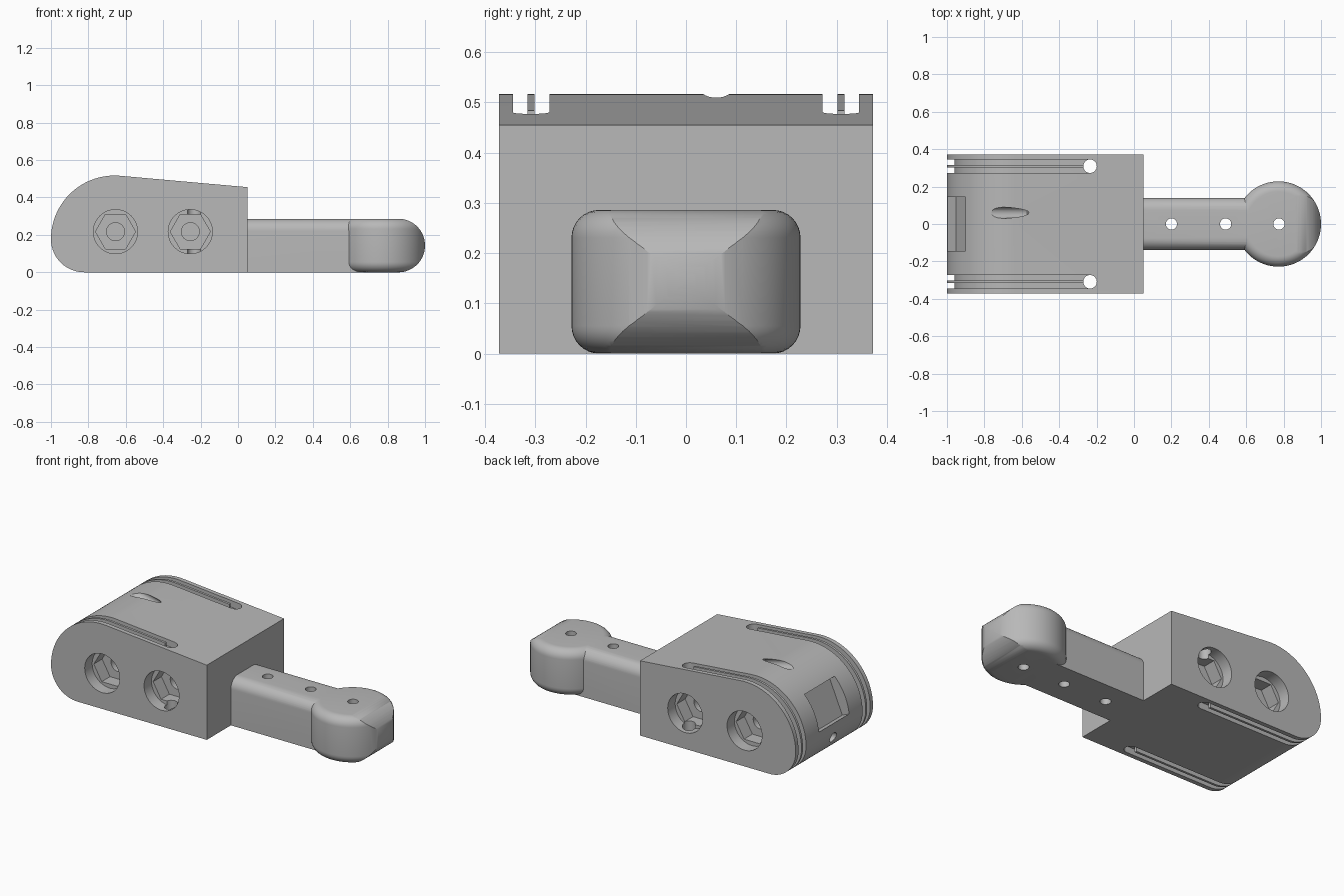
import bpy, bmesh
from math import cos, sin, radians
from mathutils import Matrix, Vector

cube = bpy.data.objects.get("Cube")
if cube:
    bpy.data.objects.remove(cube, do_unlink=True)

grey = bpy.data.materials.new("plain grey")
grey.use_nodes = True
colour = (0.48, 0.48, 0.48, 1)
grey.diffuse_color = colour
grey.node_tree.nodes["Principled BSDF"].inputs["Base Color"].default_value = colour


def arc(cx, cy, r, start, end, steps=24):
    angles = [radians(start + (end - start) * i / steps) for i in range(steps + 1)]
    return [(cx + r * cos(a), cy + r * sin(a)) for a in angles]


def ring(cx, cy, r, sides=40):
    return arc(cx, cy, r, 0, 360, sides)[:-1]


def prism(name, points, low, high, axis, bevel=0):
    """Extrude a closed outline along one axis."""
    place = {"x": lambda a, b, t: (t, a, b),
             "y": lambda a, b, t: (a, t, b),
             "z": lambda a, b, t: (a, b, t)}[axis]
    bm = bmesh.new()
    caps = [[bm.verts.new(place(a, b, t)) for a, b in points] for t in (low, high)]
    rims = [bm.faces.new(c) for c in caps]
    n = len(points)
    for i in range(n):
        j = (i + 1) % n
        bm.faces.new((caps[0][i], caps[0][j], caps[1][j], caps[1][i]))
    bmesh.ops.recalc_face_normals(bm, faces=bm.faces)
    if bevel:
        edges = [e for f in rims for e in f.edges]
        bmesh.ops.bevel(bm, geom=edges, offset=bevel, segments=8,
                        profile=0.5, affect="EDGES")
    mesh = bpy.data.meshes.new(name)
    bm.to_mesh(mesh)
    bm.free()
    mesh.materials.append(grey)
    obj = bpy.data.objects.new(name, mesh)
    bpy.context.collection.objects.link(obj)
    return obj


def select(obj):
    bpy.ops.object.select_all(action="DESELECT")
    obj.select_set(True)
    bpy.context.view_layer.objects.active = obj


def combine(obj, tool, operation="DIFFERENCE"):
    """Apply a boolean and discard the tool."""
    mod = obj.modifiers.new("cut", "BOOLEAN")
    mod.operation = operation
    mod.solver = "EXACT"
    mod.object = tool
    select(obj)
    bpy.ops.object.modifier_apply(modifier=mod.name)
    bpy.data.objects.remove(tool, do_unlink=True)


def nose_path(x_end, z_end, offset=0):
    """Side outline: sloping top, big upper curve, small lower curve, base."""
    return ([(x_end, z_end + offset)]
            + arc(-0.66, 0.177, 0.34 + offset, 85, 180, 32)
            + arc(-0.823, 0.177, 0.177 + offset, 180, 270)[1:]
            + [(x_end, -offset)])


# Main body
HALF = 0.372
body = prism("body", nose_path(0.05, 0.455), -HALF, HALF, "y")

for side in (-1, 1):
    # Paired cord grooves wrapping round the nose
    for inner, outer in ((0.272, 0.302), (0.316, 0.345)):
        band = nose_path(-0.235, 0.48, 0.05) + nose_path(-0.235, 0.48, -0.04)[::-1]
        low, high = sorted((side * inner, side * outer))
        combine(body, prism("groove", band, low, high, "y"))
    # Cord hole joining the groove ends
    combine(body, prism("cord_hole", ring(-0.235, side * 0.309, 0.036), -0.1, 0.7, "z"))
    # Stepped bolt pockets: round, hexagonal, then a small bore
    for x in (-0.655, -0.255):
        for radius, sides, floor in ((0.118, 48, 0.3), (0.107, 6, 0.22), (0.048, 32, 0.17)):
            low, high = sorted((side * floor, side * 0.5))
            combine(body, prism("pocket", ring(x, 0.217, radius, sides), low, high, "y"))

# Rectangular recess on the nose
window = prism("window", [(-0.08, -0.113), (0.04, -0.113), (0.04, 0.113), (-0.08, 0.113)],
               -0.145, 0.145, "y")
window.data.transform(Matrix.Translation((-0.945, 0, 0.314)) @ Matrix.Rotation(radians(23), 4, "Y"))
combine(body, window)

# Small slanted port on top and port low on the nose
for centre, tilt, length in (((-0.66, 0.06, 0.505), 15, 0.1), ((-0.98, 0, 0.125), 0, 0.1)):
    port = prism("port", ring(0, 0, 0.03, 24), -length, length, "x")
    port.data.transform(Matrix.Translation(Vector(centre)) @ Matrix.Rotation(radians(tilt), 4, "Y"))
    combine(body, port)

# Handle: bar with rounded top edges
bar = ([(-0.14, 0), (0.14, 0)] + arc(0.075, 0.22, 0.065, 0, 90, 10)
       + arc(-0.075, 0.22, 0.065, 90, 180, 10))
handle = prism("handle", bar, 0.05, 0.72, "x")

# Round knob with softened rims and a half-round end
knob = prism("knob", ring(0.772, 0, 0.228, 72), 0, 0.286, "z", bevel=0.055)
end = [(0.4, -0.0005)] + arc(0.8565, 0.143, 0.1435, -90, 90, 32) + [(0.4, 0.2865)]
combine(knob, prism("end_shape", end, -0.4, 0.4, "y"), "INTERSECT")
combine(handle, knob, "UNION")

# Vertical holes through the handle
for x in (0.2, 0.49, 0.775):
    combine(handle, prism("handle_hole", ring(x, 0, 0.03, 32), -0.1, 0.4, "z"))

for obj in (body, handle):
    select(obj)
    bpy.ops.object.shade_smooth_by_angle(angle=radians(30))
